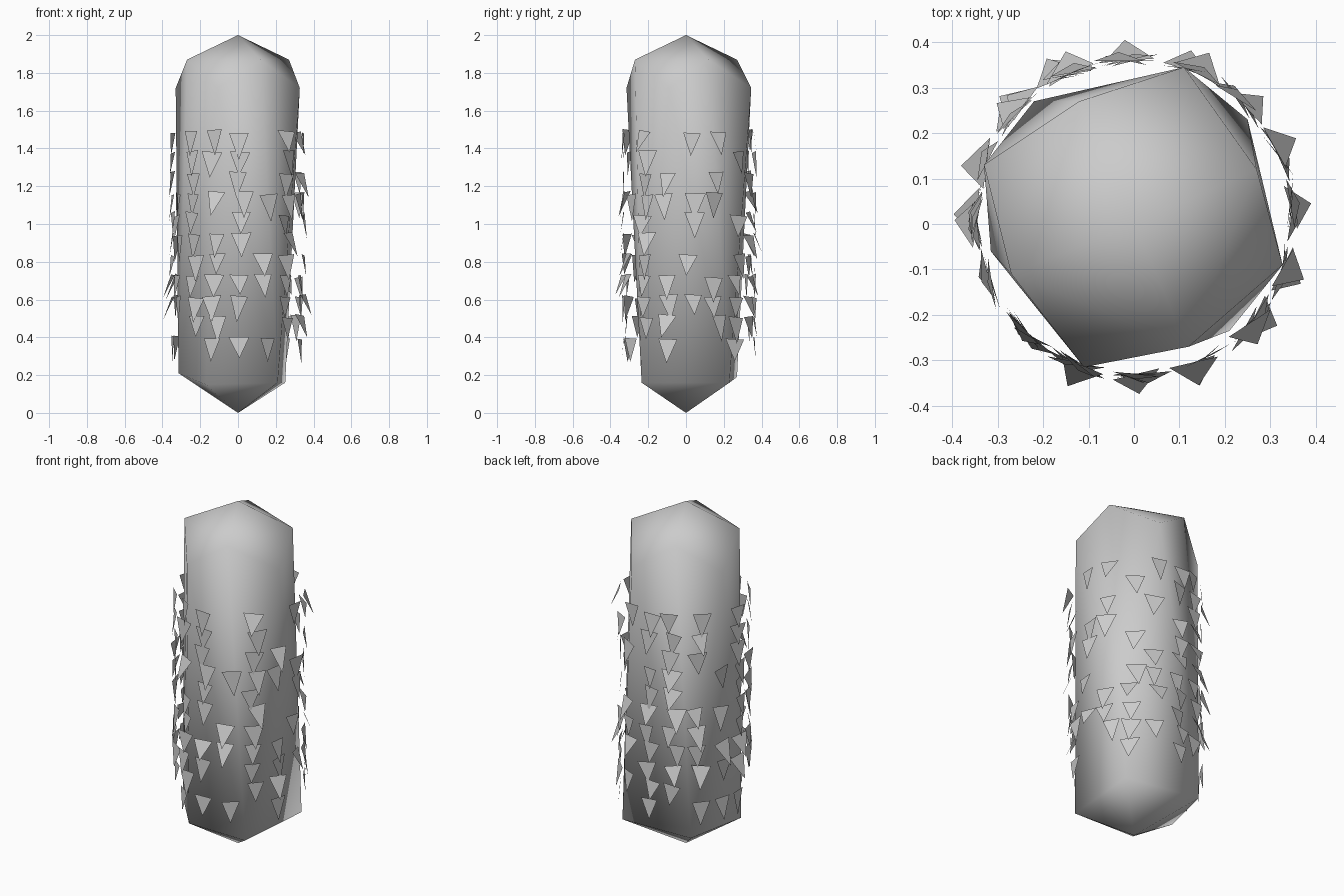
import bpy, bmesh, math, random
from mathutils import Vector, Matrix

if "Cube" in bpy.data.objects:
    bpy.data.objects.remove(bpy.data.objects["Cube"])

random.seed(4)


def finish(bm, name, smooth):
    mesh = bpy.data.meshes.new(name)
    bm.to_mesh(mesh)
    bm.free()
    for p in mesh.polygons:
        p.use_smooth = smooth
    obj = bpy.data.objects.new(name, mesh)
    bpy.context.collection.objects.link(obj)
    return obj


# Faceted capsule trunk: hull of a few ring points and two tips
top_ring = [(0.27, 0.12), (-0.12, 0.27), (-0.27, -0.11), (0.12, -0.27)]
shoulder = [(0.11, 0.345), (0.327, -0.09), (-0.11, -0.315), (-0.33, 0.13)]
foot = [(0.25, 0.23, 0.16), (-0.22, 0.27, 0.19), (-0.315, -0.06, 0.21),
        (0.21, -0.235, 0.16), (-0.17, -0.21, 0.15)]
points = [(0, 0, 2), (0, 0, 0)] + foot
points += [(x, y, 1.87) for x, y in top_ring]
points += [(x, y, 1.72) for x, y in shoulder]
bm = bmesh.new()
for p in points:
    bm.verts.new(p)
bmesh.ops.convex_hull(bm, input=bm.verts[:])
bmesh.ops.recalc_face_normals(bm, faces=bm.faces[:])
finish(bm, "trunk", True)

# Which of the 11 rows (top to bottom) hold a scale, per column around
columns = ["11111111101", "00011101100", "11111111110", "11010111111",
           "11111101101", "00010011001", "11111111110", "00110001111",
           "10011010100", "10110001110", "01001011111", "10100111010",
           "11011111111", "11111111110", "11100111101", "00010101101"]

# Triangular hanging scales around the trunk
bm = bmesh.new()
for c, rows in enumerate(columns):
    for r, present in enumerate(rows):
        if present == "0":
            continue
        angle = math.radians(-180 + 22.5 * c + 2 + random.uniform(-4, 4))
        width = random.uniform(0.09, 0.115)
        height = random.uniform(0.11, 0.145)
        tilt = random.choice([0.02, 0.08, 0.15, 0.4])
        place = (Matrix.Translation((0, 0.015, 1.49 - 0.109 * r + random.uniform(-0.01, 0.01)))
                 @ Matrix.Rotation(angle, 4, 'Z')
                 @ Matrix.Translation((0.345, 0, 0))
                 @ Matrix.Rotation(random.uniform(-0.3, 0.3), 4, 'Z')
                 @ Matrix.Rotation(-tilt, 4, 'Y')
                 @ Matrix.Rotation(random.uniform(-0.12, 0.12), 4, 'X'))
        corners = [(0, -width / 2, 0), (0, 0, -height), (0, width / 2, 0)]
        tri = bm.faces.new([bm.verts.new(place @ Vector(v)) for v in corners])
        tri.normal_update()
        if tri.normal.dot(Vector((math.cos(angle), math.sin(angle), 0))) < 0:
            tri.normal_flip()
finish(bm, "bark_scales", False)
